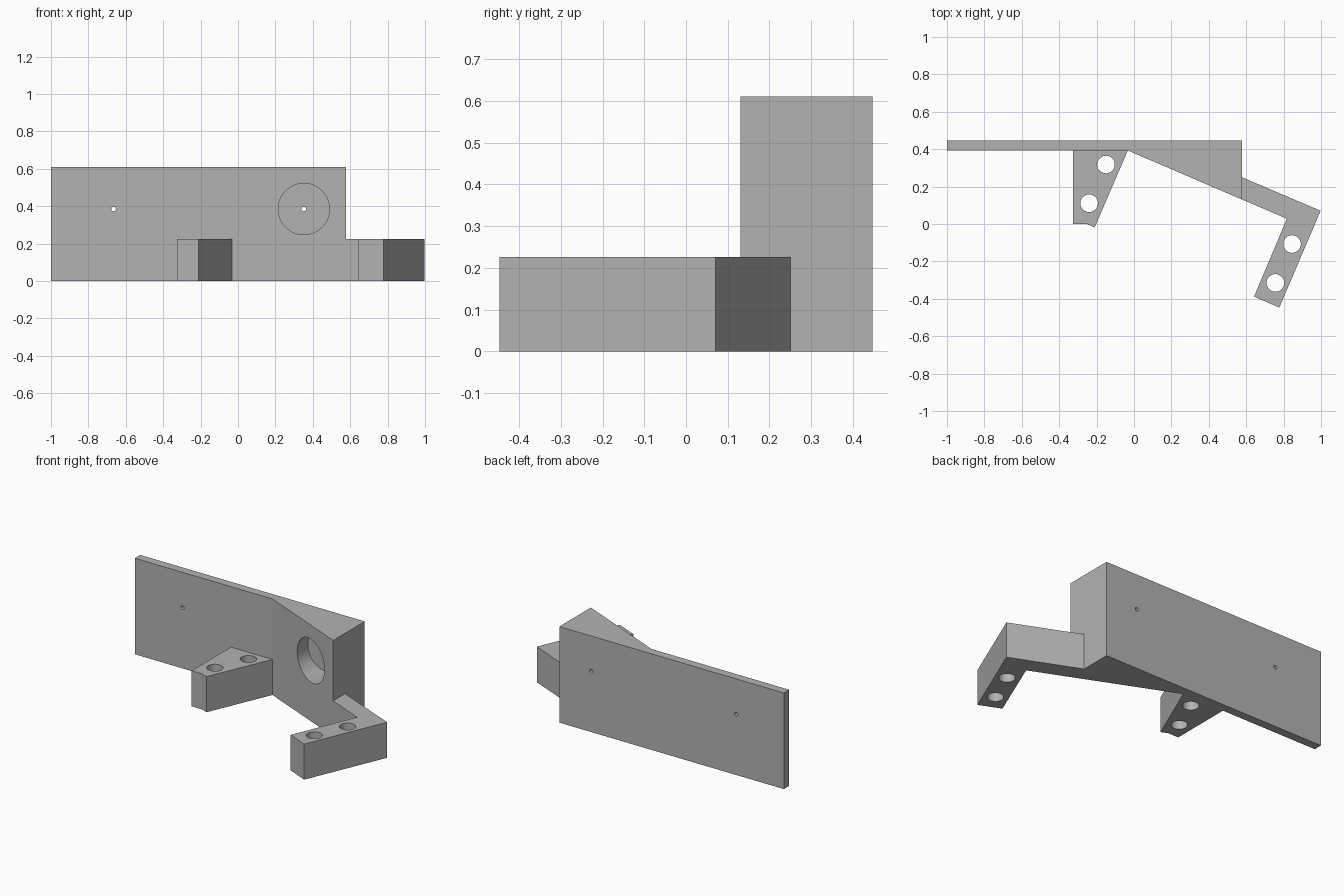
import bpy
import bmesh
import math

default = bpy.data.objects.get("Cube")
if default:
    bpy.data.objects.remove(default, do_unlink=True)

grey = bpy.data.materials.new("plain grey")
grey.use_nodes = True
grey.diffuse_color = (0.45, 0.45, 0.45, 1)
grey.node_tree.nodes["Principled BSDF"].inputs["Base Color"].default_value = grey.diffuse_color


def extrude_outline(name, outline, height):
    """Closed prism standing on the ground."""
    bm = bmesh.new()
    base = bm.faces.new([bm.verts.new((x, y, 0)) for x, y in outline])
    top = bmesh.ops.extrude_face_region(bm, geom=[base])["geom"]
    moved = [v for v in top if isinstance(v, bmesh.types.BMVert)]
    bmesh.ops.translate(bm, verts=moved, vec=(0, 0, height))
    bmesh.ops.recalc_face_normals(bm, faces=bm.faces)
    mesh = bpy.data.meshes.new(name)
    bm.to_mesh(mesh)
    bm.free()
    mesh.materials.append(grey)
    obj = bpy.data.objects.new(name, mesh)
    bpy.context.collection.objects.link(obj)
    return obj


def cylinder(name, radius, depth, location, along_y=False):
    tilt = math.pi / 2 if along_y else 0
    bpy.ops.mesh.primitive_cylinder_add(vertices=48, radius=radius, depth=depth,
                                        location=location, rotation=(tilt, 0, 0))
    obj = bpy.context.object
    obj.name = name
    obj.hide_render = True
    obj.data.materials.append(grey)
    return obj


def combine(target, other, operation):
    """Apply a boolean and discard the second object."""
    bpy.ops.object.select_all(action="DESELECT")
    bpy.context.view_layer.objects.active = target
    target.select_set(True)
    mod = target.modifiers.new("combine", "BOOLEAN")
    mod.operation = operation
    mod.solver = "EXACT"
    mod.object = other
    bpy.ops.object.modifier_apply(modifier=mod.name)
    bpy.data.objects.remove(other, do_unlink=True)


BACK, FRONT = 0.447, 0.393
PLATE_HEIGHT, ARM_HEIGHT = 0.61, 0.226

# Back plate with its wedge-shaped thick end
body = extrude_outline("mounting_bracket", [
    (-1, BACK), (-1, FRONT), (-0.033, FRONT), (0.577, 0.131), (0.577, BACK)], PLATE_HEIGHT)

# Two low arms, each overlapping the plate slightly
inner_arm = extrude_outline("inner_arm", [
    (-0.325, 0.42), (-0.325, 0), (-0.252, 0), (-0.21, -0.018),
    (-0.033, FRONT), (-0.033, 0.42)], ARM_HEIGHT)
outer_arm = extrude_outline("outer_arm", [
    (0.577, 0.131), (0.817, 0.028), (0.642, -0.388), (0.777, -0.447),
    (0.998, 0.071), (0.577, 0.25), (0.55, 0.2)], ARM_HEIGHT)
for arm in (inner_arm, outer_arm):
    combine(body, arm, "UNION")

# Vertical bolt holes through the arms
for x, y in [(-0.15, 0.318), (-0.24, 0.111), (0.845, -0.107), (0.756, -0.315)]:
    combine(body, cylinder("bolt_hole", 0.047, 0.6, (x, y, 0.1)), "DIFFERENCE")

# Round pocket in the wedge, down to the plate thickness
combine(body, cylinder("pocket", 0.137, 0.6, (0.352, FRONT - 0.3, 0.385), True), "DIFFERENCE")

# Pin holes through the plate
for x in (-0.665, 0.352):
    combine(body, cylinder("pin_hole", 0.012, 0.4, (x, 0.42, 0.385), True), "DIFFERENCE")

# Smooth the hole walls and keep every other edge crisp
bpy.context.view_layer.objects.active = body
body.select_set(True)
bpy.ops.object.shade_smooth_by_angle(angle=math.radians(20))
